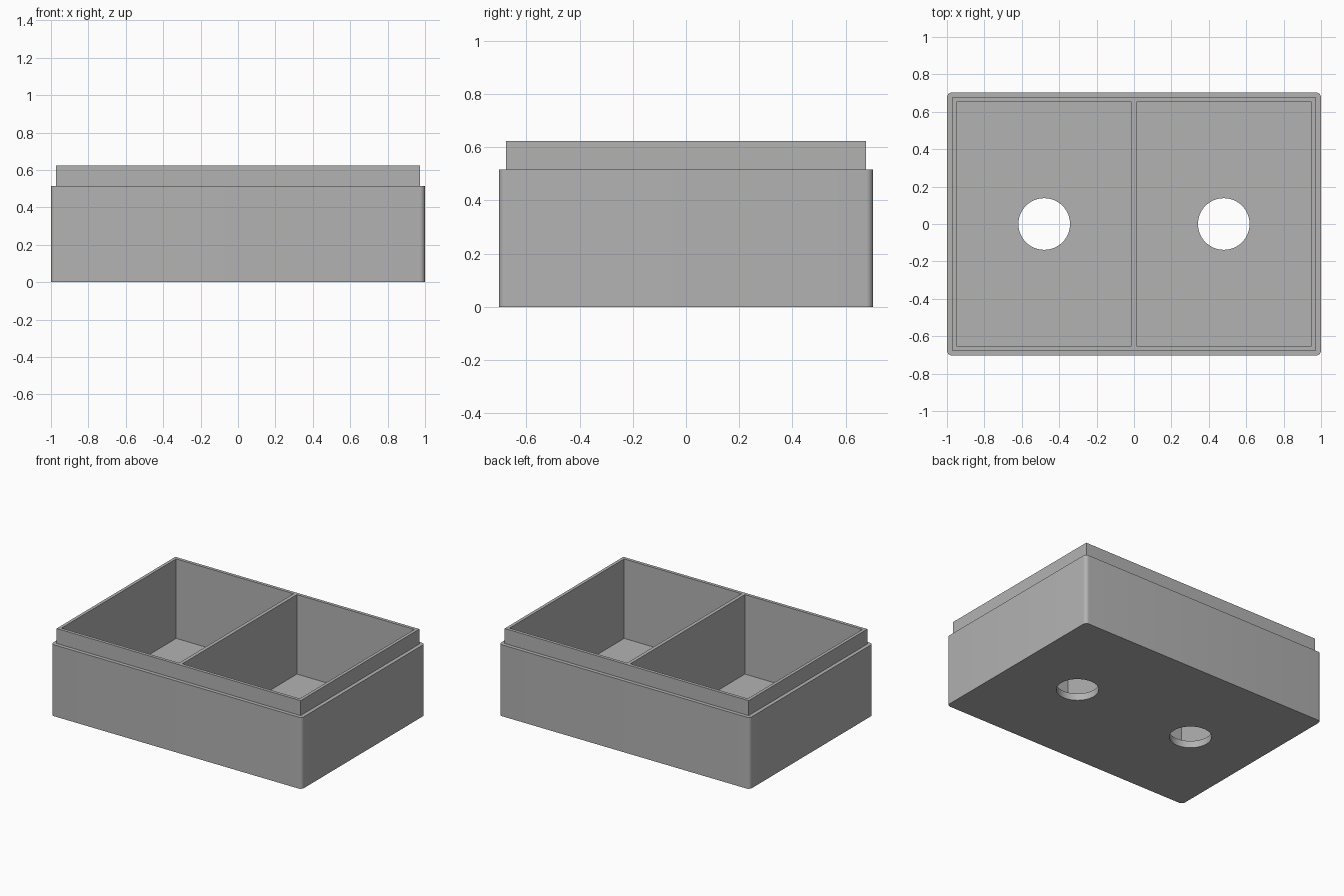
import bpy
import bmesh

cube = bpy.data.objects.get("Cube")
if cube:
    bpy.data.objects.remove(cube, do_unlink=True)

grey = bpy.data.materials.new("plain grey")
grey.use_nodes = True
grey.diffuse_color = (0.45, 0.45, 0.45, 1)
grey.node_tree.nodes["Principled BSDF"].inputs["Base Color"].default_value = (0.45, 0.45, 0.45, 1)

HALF_X, HALF_Y = 1.0, 0.703
SHOULDER, TOP, FLOOR = 0.515, 0.623, 0.05
LIP_INSET, WALL, DIVIDER = 0.027, 0.05, 0.026
HOLE_X, HOLE_R = 0.48, 0.138


def add_box(name, x0, x1, y0, y1, z0, z1, corner=0):
    """Box between two corners, with optionally rounded upright edges."""
    bm = bmesh.new()
    bmesh.ops.create_cube(bm, size=1)
    for v in bm.verts:
        v.co.x = x1 if v.co.x > 0 else x0
        v.co.y = y1 if v.co.y > 0 else y0
        v.co.z = z1 if v.co.z > 0 else z0
    if corner:
        upright = [e for e in bm.edges if abs(e.verts[0].co.z - e.verts[1].co.z) > 0.1]
        bmesh.ops.bevel(bm, geom=upright, offset=corner, segments=8,
                        profile=0.5, affect='EDGES')
    mesh = bpy.data.meshes.new(name)
    bm.to_mesh(mesh)
    bm.free()
    obj = bpy.data.objects.new(name, mesh)
    bpy.context.collection.objects.link(obj)
    mesh.materials.append(grey)
    return obj


def combine(target, other, operation):
    """Boolean with a hidden helper object."""
    mod = target.modifiers.new(other.name, 'BOOLEAN')
    mod.operation = operation
    mod.solver = 'EXACT'
    mod.object = other
    bpy.context.view_layer.objects.active = target
    bpy.ops.object.modifier_apply(modifier=mod.name)
    bpy.data.objects.remove(other, do_unlink=True)


# Outer body with rounded corners, and the square stepped lip
tray = add_box("divided_tray", -HALF_X, HALF_X, -HALF_Y, HALF_Y, 0, SHOULDER, corner=0.027)
lx, ly = HALF_X - LIP_INSET, HALF_Y - LIP_INSET
combine(tray, add_box("lip", -lx, lx, -ly, ly, 0.3, TOP), 'UNION')

# Two compartments, each with a round drain hole through the floor
for side in (-1, 1):
    x0, x1 = sorted((side * DIVIDER / 2, side * (HALF_X - WALL)))
    combine(tray, add_box("compartment_cutter", x0, x1, -HALF_Y + WALL, HALF_Y - WALL,
                          FLOOR, TOP + 0.2), 'DIFFERENCE')
    bpy.ops.mesh.primitive_cylinder_add(vertices=64, radius=HOLE_R, depth=0.4,
                                        location=(side * HOLE_X, 0, 0))
    hole = bpy.context.object
    hole.name = "hole_cutter"
    hole.data.materials.append(grey)
    combine(tray, hole, 'DIFFERENCE')

# Smooth the round corners and holes, keep the edges crisp
bpy.ops.object.select_all(action='DESELECT')
tray.select_set(True)
bpy.context.view_layer.objects.active = tray
bpy.ops.object.shade_smooth_by_angle(angle=0.5)
